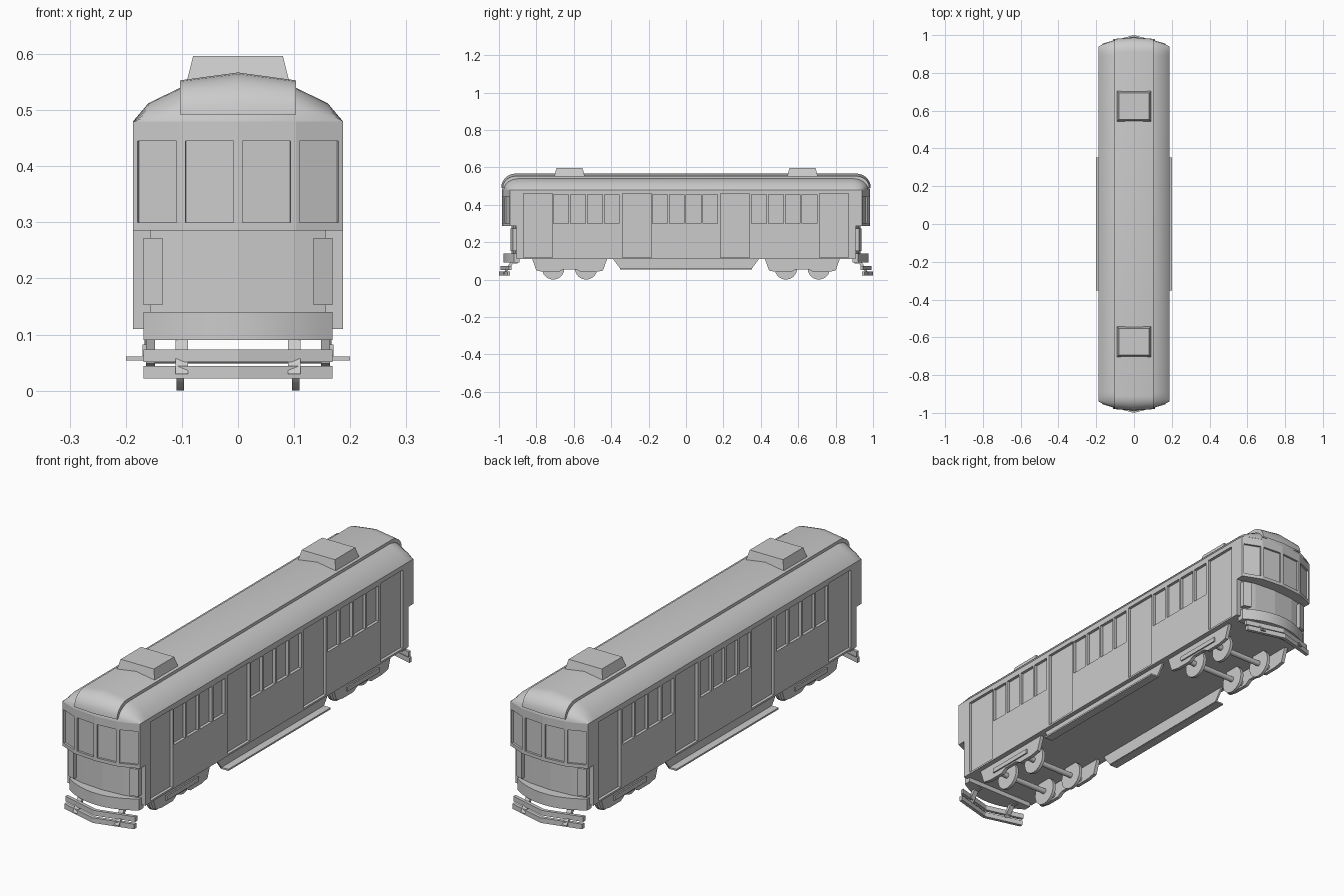
import bpy, bmesh, math
from mathutils import Vector, Matrix

cube = bpy.data.objects.get("Cube")
if cube:
    bpy.data.objects.remove(cube, do_unlink=True)

grey = bpy.data.materials.new("plain grey")
grey.use_nodes = True
grey.diffuse_color = (0.6, 0.6, 0.6, 1)
grey.node_tree.nodes["Principled BSDF"].inputs["Base Color"].default_value = (0.6, 0.6, 0.6, 1)


def finish(name, bm, smooth=None):
    bmesh.ops.recalc_face_normals(bm, faces=bm.faces)
    mesh = bpy.data.meshes.new(name)
    bm.to_mesh(mesh)
    bm.free()
    mesh.materials.append(grey)
    ob = bpy.data.objects.new(name, mesh)
    bpy.context.collection.objects.link(ob)
    if smooth:
        bpy.ops.object.select_all(action='DESELECT')
        ob.select_set(True)
        bpy.context.view_layer.objects.active = ob
        bpy.ops.object.shade_smooth_by_angle(angle=math.radians(smooth))
    return ob


def add_prism(bm, points, shift):
    """Extrude a closed 3D outline along a vector."""
    face = bm.faces.new([bm.verts.new(p) for p in points])
    out = bmesh.ops.extrude_face_region(bm, geom=[face])
    verts = [v for v in out["geom"] if isinstance(v, bmesh.types.BMVert)]
    bmesh.ops.translate(bm, verts=verts, vec=shift)


def add_box(bm, x, y, z):
    add_prism(bm, [(x[0], y[0], z[0]), (x[1], y[0], z[0]), (x[1], y[1], z[0]), (x[0], y[1], z[0])],
              (0, 0, z[1] - z[0]))


def plan(name, pts, z0, z1, smooth=None):
    bm = bmesh.new()
    add_prism(bm, [(x, y, z0) for x, y in pts], (0, 0, z1 - z0))
    return finish(name, bm, smooth)


def side_plate(name, pts, x, thick):
    bm = bmesh.new()
    add_prism(bm, [(x, y, z) for y, z in pts], (thick, 0, 0))
    return finish(name, bm)


def box(name, x, y, z):
    bm = bmesh.new()
    add_box(bm, x, y, z)
    return finish(name, bm)


# Body: lower box and longer upper cabin with faceted ends
W, SILL, EAVE, FLOOR = 0.187, 0.285, 0.48, 0.11
CORNER, MID, NOSE = (W, 0.94), (0.103, 0.974), (0, 0.983)
half = [CORNER, MID, NOSE, (-MID[0], MID[1]), (-W, CORNER[1])]
lower = box("lower_body", (-W, W), (-0.905, 0.905), (FLOOR, SILL))
upper = plan("upper_body", half + [(-x, -y) for x, y in half], SILL, EAVE)

# Recesses for doors, side windows and end windows
cut = bmesh.new()
for s in (-1, 1):
    depth = (s * (W - 0.013), s * (W + 0.05))
    for e in (-1, 1):
        for a, b in ((0.185, 0.34), (0.715, 0.868)):
            add_box(cut, depth, (e * a, e * b), (0.118, 0.46))
    for start, pitch in ((-0.708, 0.0905), (-0.178, 0.0895), (0.35, 0.0905)):
        for i in range(4):
            y = start + i * pitch
            add_box(cut, depth, (y, y + pitch - 0.011), (0.30, 0.455))
    for e in (-1, 1):
        for p, q in ((CORNER, MID), (MID, NOSE)):
            a = Vector((s * p[0], e * p[1], 0.30))
            b = Vector((s * q[0], e * q[1], 0.30))
            out = (b - a).cross(Vector((0, 0, 1))).normalized()
            if out.y * e < 0:
                out.negate()
            m, n = a.lerp(b, 0.09), a.lerp(b, 0.92)
            add_prism(cut, [m - out * 0.009, n - out * 0.009, n + out * 0.02, m + out * 0.02],
                      (0, 0, 0.145))
cutter = finish("recess_cutter", cut)
cutter.hide_render = True
for ob in (lower, upper):
    mod = ob.modifiers.new("recesses", 'BOOLEAN')
    mod.operation, mod.solver, mod.object = 'DIFFERENCE', 'EXACT', cutter
    bpy.context.view_layer.objects.active = ob
    bpy.ops.object.modifier_apply(modifier=mod.name)
bpy.data.objects.remove(cutter, do_unlink=True)


# Roof shells: one cross-section swept along y and curled down over both ends
def roof(name, section, base, start):
    bm = bmesh.new()
    steps = 6
    rows = []
    for e in (-1, 1):
        angles = [math.pi / 2 * i / steps for i in range(steps + 1)]
        for t in (reversed(angles) if e < 0 else angles):
            rows.append([bm.verts.new((x, e * (start + (end - start) * math.sin(t)),
                                       base + (z - base) * math.cos(t)))
                         for x, z, end in section])
    for r, q in zip(rows, rows[1:]):
        for i in range(len(section)):
            j = (i + 1) % len(section)
            bm.faces.new((r[i], r[j], q[j], q[i]))
    bmesh.ops.remove_doubles(bm, verts=bm.verts, dist=0.0001)
    return finish(name, bm, 32)


right = [(W, EAVE, 0.94), (0.16, 0.512, 0.953), (0.103, 0.54, 0.974)]
roof("roof", right + [(0, 0.548, 0.983)] + [(-x, z, e) for x, z, e in reversed(right)], EAVE, 0.89)
strip = [(0.103, 0.492, 0.975), (0.103, 0.553, 0.98), (0, 0.567, 0.988)]
roof("roof_centre_strip", strip + [(-x, z, e) for x, z, e in reversed(strip[:2])], 0.492, 0.91)

# Tapered roof vents
for e, label in ((-1, "front"), (1, "back")):
    bm = bmesh.new()
    ring = [[bm.verts.new((sx * w, e * 0.623 + sy * d, z))
             for sx, sy in ((-1, -1), (1, -1), (1, 1), (-1, 1))]
            for w, d, z in ((0.093, 0.083, 0.545), (0.08, 0.07, 0.596))]
    bm.faces.new(ring[0])
    bm.faces.new(ring[1])
    for i in range(4):
        j = (i + 1) % 4
        bm.faces.new((ring[0][i], ring[0][j], ring[1][j], ring[1][i]))
    finish(label + "_roof_vent", bm)

    # End apron, curved skirt and side lamp panels
    apron = [(0.157, 0.9), (0.157, 0.912), (0.1, 0.925), (0, 0.933)]
    apron += [(-x, y) for x, y in reversed(apron[:3])]
    plan(label + "_apron", [(x, e * y) for x, y in apron], 0.13, SILL)
    arc = [(0.168 * k / 8, e * (0.92 + 0.055 * (1 - (k / 8) ** 2))) for k in range(-8, 9)]
    plan(label + "_skirt", [(-0.168, e * 0.89)] + arc + [(0.168, e * 0.89)], 0.09, 0.14, 30)
    for s in (-1, 1):
        plan(label + "_lamp_panel", [(s * 0.168, e * 0.90), (s * 0.168, e * 0.926),
                                     (s * 0.135, e * 0.938), (s * 0.135, e * 0.90)], 0.153, 0.272)
        # Bumper brackets
        side_plate(label + "_bumper_bracket", [(e * 0.90, 0.1), (e * 0.935, 0.1), (e * 0.98, 0.03),
                                               (e * 0.968, 0.03), (e * 0.925, 0.085), (e * 0.90, 0.085)],
                   s * 0.1 - 0.011, 0.022)

    # V-shaped bumper bars
    for z, tip in ((0.022, 1.0), (0.051, 0.992)):
        bar = [(0.168, tip - 0.045), (0, tip), (-0.168, tip - 0.045),
               (-0.168, tip - 0.06), (0, tip - 0.015), (0.168, tip - 0.06)]
        plan(label + "_bumper_bar", [(x, e * y) for x, y in bar], z, z + 0.022)

    # Trucks: side frames, tie bars, axles and wheels
    for s in (-1, 1):
        c = e * 0.622
        frame = [(0.2, FLOOR), (0.178, 0.048), (0.135, 0.04), (0.06, 0.04), (0.035, 0.055)]
        frame += [(-y, z) for y, z in reversed(frame)]
        side_plate(label + "_truck_frame", [(c + y, z) for y, z in frame], s * 0.156 - 0.008, 0.016)
        box(label + "_truck_bar", (s * 0.164, s * 0.17), (c - 0.11, c + 0.11), (0.062, 0.082))
    for dy in (-0.088, 0.088):
        for part, x, r, length in (("wheel", -0.103, 0.06, 0.014), ("wheel", 0.103, 0.06, 0.014),
                                   ("axle", 0, 0.012, 0.3)):
            bm = bmesh.new()
            bmesh.ops.create_cone(bm, cap_ends=True, segments=24, radius1=r, radius2=r, depth=length,
                                  matrix=Matrix.Translation((x, c + dy, 0.06))
                                  @ Matrix.Rotation(math.pi / 2, 4, 'Y'))
            finish(label + "_" + part, bm, 30)

# Side steps with their sloping backing plates
for s in (-1, 1):
    side_plate("step_backing", [(-0.39, FLOOR), (0.39, FLOOR), (0.35, 0.056), (-0.35, 0.056)],
               s * 0.163 - 0.004, 0.008)
    box("side_step", (s * 0.163, s * 0.2), (-0.352, 0.352), (0.054, 0.061))
